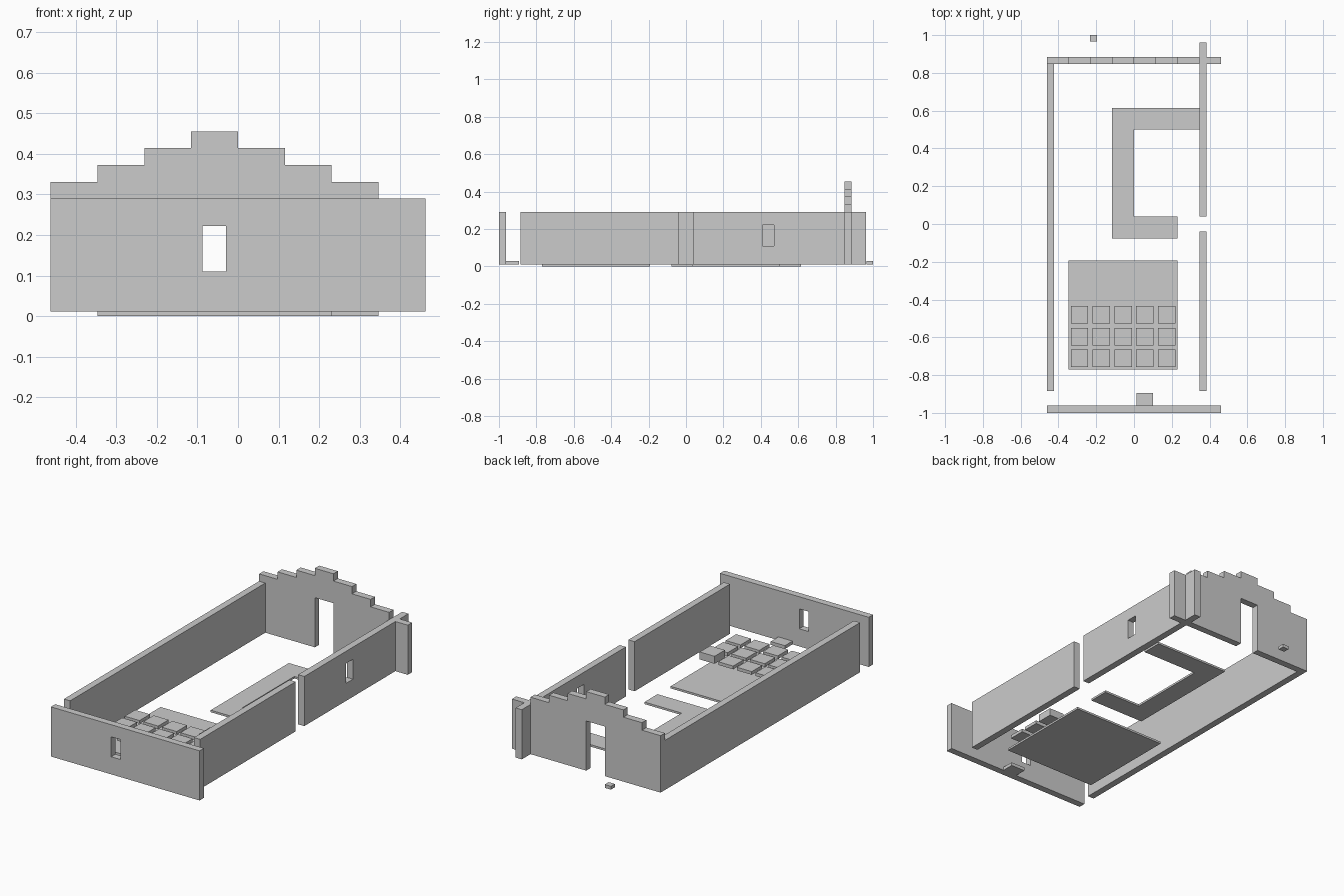
import bpy, bmesh
from mathutils import Vector

if "Cube" in bpy.data.objects:
    bpy.data.objects.remove(bpy.data.objects["Cube"])

U = 1 / 26            # modelling unit: one wall thickness
BASE, TOP = 0.0115, 0.29


def prism(name, outline, direction):
    """Extrude a closed 3D outline along a direction."""
    bm = bmesh.new()
    face = bm.faces.new([bm.verts.new(p) for p in outline])
    out = bmesh.ops.extrude_face_region(bm, geom=[face])
    verts = [v for v in out["geom"] if isinstance(v, bmesh.types.BMVert)]
    bmesh.ops.translate(bm, verts=verts, vec=Vector(direction))
    bmesh.ops.recalc_face_normals(bm, faces=bm.faces)
    mesh = bpy.data.meshes.new(name)
    bm.to_mesh(mesh)
    bm.free()
    obj = bpy.data.objects.new(name, mesh)
    bpy.context.collection.objects.link(obj)
    return obj


def box(name, x0, x1, y0, y1, z0=BASE, z1=TOP):
    corners = [(x0, y0, z0), (x1, y0, z0), (x1, y1, z0), (x0, y1, z0)]
    return prism(name, corners, (0, 0, z1 - z0))


def cut_window(wall, *bounds):
    cutter = box("window_cutter", *bounds)
    cutter.hide_render = True
    mod = wall.modifiers.new("window", "BOOLEAN")
    mod.operation, mod.solver, mod.object = "DIFFERENCE", "EXACT", cutter
    bpy.context.view_layer.objects.active = wall
    bpy.ops.object.modifier_apply(modifier=mod.name)
    bpy.data.objects.remove(cutter)


# Straight walls
front_wall = box("front_wall", -12*U, 12*U, -26*U, -25*U)
cut_window(front_wall, -0.0875, -0.03, -1.1, -0.9, 0.11, 0.222)
box("left_wall", -12*U, -11*U, -23*U, 22*U)
box("right_wall_front", 9*U, 10*U, -23*U, -U)
right_back = box("right_wall_back", 9*U, 10*U, U, 25*U)
cut_window(right_back, 0.3, 0.45, 0.408, 0.47, 0.11, 0.222)

# Stepped gable wall with doorway, drawn as one profile
heights = [0.331, 0.373, 0.414, 0.455, 0.414, 0.373, 0.331, TOP]
profile = [(-12*U, BASE)]
for i, h in enumerate(heights):
    x = (-12 + 3*i) * U
    profile += [(x, h), (x + 3*U, h)]
profile += [(12*U, BASE), (0, BASE), (0, TOP), (-3*U, TOP), (-3*U, BASE)]
prism("gable_wall", [(x, 22*U, z) for x, z in profile], (0, U, 0))

# Floor pieces: C-shaped strip and square pad
strip = [(-3, -2), (6, -2), (6, 1), (0, 1), (0, 13), (9, 13), (9, 16), (-3, 16)]
prism("floor_strip", [(x*U, y*U, 0) for x, y in strip], (0, 0, BASE))
box("floor_pad", -9*U, 6*U, -20*U, -5*U, 0, BASE)

# Floating grid of tiles, one of them a thicker block
for row in range(3):
    for col in range(5):
        x, y, r = (-7.5 + 3*col) * U, (-18.5 + 3*row) * U, 1.2 * U
        block = row == 2 and col == 4
        box("raised_block" if block else "tile", x - r, x + r, y - r, y + r,
            0.073, 0.115 if block else 0.091)

# Small slabs by the front wall and outside the doorway
box("front_slab", 0.012, 0.1, -25*U, -0.894, BASE, 0.03)
box("door_slab", -0.234, -0.196, 0.965, 1.0, BASE, 0.03)
